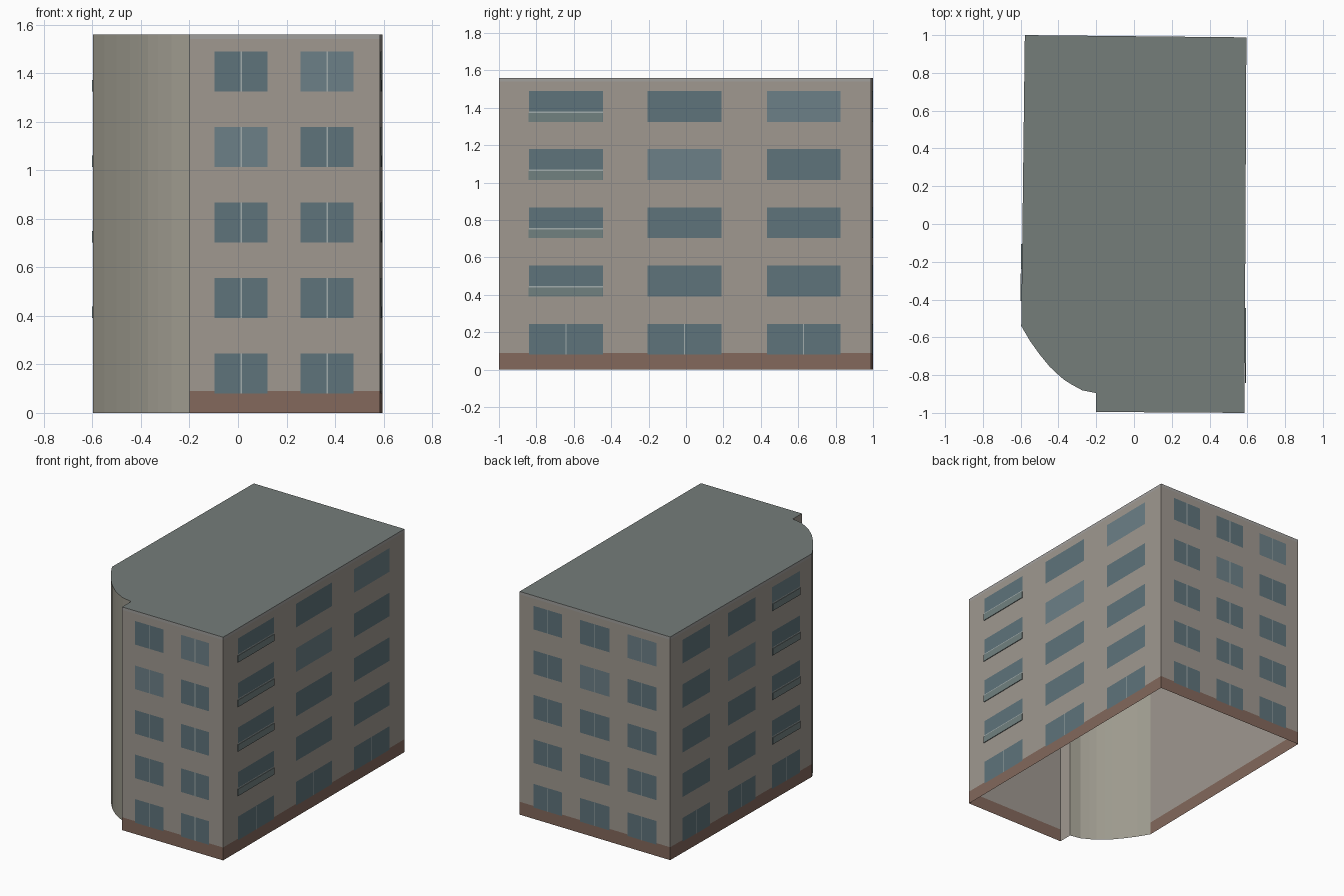
import bpy
from mathutils import Vector

if "Cube" in bpy.data.objects:
    bpy.data.objects.remove(bpy.data.objects["Cube"])


def material(name, rgb):
    m = bpy.data.materials.new(name)
    m.diffuse_color = [(c / 255) ** 2.2 for c in rgb] + [1]
    m.use_nodes = True
    m.node_tree.nodes["Principled BSDF"].inputs["Base Color"].default_value = m.diffuse_color
    return m


WALL = material("plaster", (158, 151, 143))
CURVE = material("stair_plaster", (155, 152, 140))
BRICK = material("plinth_brick", (130, 104, 92))
TRIM = material("parapet_grey", (160, 158, 155))
ROOF = material("roof_grey", (116, 124, 121))
GLASS = [material("glass_dark", (95, 115, 122)), material("glass_light", (108, 127, 134))]
BAR = material("mullion_grey", (160, 170, 170))
PANEL = material("balcony_grey", (113, 128, 127))

H = 1.56
PLINTH = 0.09
BAND = 1.54
FLOOR_STEP = 0.3112


def build(name, quads, mat):
    verts, faces = [], []
    for q in quads:
        faces.append(list(range(len(verts), len(verts) + len(q))))
        verts += q
    me = bpy.data.meshes.new(name)
    me.from_pydata(verts, [], faces)
    me.materials.append(mat)
    ob = bpy.data.objects.new(name, me)
    bpy.context.collection.objects.link(ob)
    return ob


def strip(a, b, z0, z1):
    return [(a[0], a[1], z0), (b[0], b[1], z0), (b[0], b[1], z1), (a[0], a[1], z1)]


# Footprint, counter-clockwise from above
FL, FR = (-0.2, -0.995), (0.585, -1.0)
BR, BL = (0.595, 0.988), (-0.578, 1.0)
LF = (-0.597, -0.54)
curve = [LF, (-0.55, -0.62), (-0.5, -0.69), (-0.445, -0.757), (-0.41, -0.79),
         (-0.37, -0.825), (-0.33, -0.85), (-0.275, -0.88), (-0.2, -0.895)]

# Flat facades: wall, brick plinth and parapet band (underside stays open)
sides = {"front": (FL, FR), "right": (FR, BR), "back": (BR, BL), "left": (BL, LF)}
for name, (a, b) in sides.items():
    build(name + "_wall", [strip(a, b, PLINTH, BAND)], WALL)
    build(name + "_plinth", [strip(a, b, 0, PLINTH)], BRICK)
    build(name + "_parapet", [strip(a, b, BAND, H)], TRIM)

# Plain rounded corner, and the short return wall beside it
corner = build("rounded_corner_wall",
               [strip(a, b, 0, H) for a, b in zip(curve, curve[1:])], CURVE)
build("return_wall", [strip(curve[-1], FL, 0, H)], WALL)

# Flat roof
build("roof", [[(x, y, H) for x, y in curve + [FL, FR, BR, BL]]], ROOF)


def facade_quad(side, u0, u1, z0, z1, out):
    """Rectangle on a facade; u is world x (front, back) or y (sides)."""
    a, b = (Vector(p) for p in sides[side])
    k = 0 if side in ("front", "back") else 1
    d = (b - a).normalized()
    n = Vector((d.y, -d.x)) * out
    pts = [a + (b - a) * ((u - a[k]) / (b[k] - a[k])) + n for u in (u0, u1)]
    if b[k] < a[k]:
        pts.reverse()
    return strip(pts[0], pts[1], z0, z1)


def slab(side, u0, u1, z0, z1, near, far):
    """Thin closed box standing off a facade."""
    i = facade_quad(side, u0, u1, z0, z1, near)
    o = facade_quad(side, u0, u1, z0, z1, far)
    return [o, i[::-1]] + [[i[j], i[(j + 1) % 4], o[(j + 1) % 4], o[j]] for j in range(4)]


# Window columns per facade; a balcony column index on the long sides
columns = {
    "front": ([(-0.097, 0.122), (0.258, 0.477)], None),
    "right": ([(-0.84, -0.445), (-0.205, 0.19), (0.432, 0.825)], 0),
    "back": ([(0.262, 0.487), (-0.107, 0.122), (-0.473, -0.245)], None),
    "left": ([(0.57, 0.87), (0.075, 0.376), (-0.405, -0.105)], 2),
}
for side, (cols, balcony) in columns.items():
    panes, bars, panels = ([], []), [], []
    for c, (u0, u1) in enumerate(cols):
        mid = (u0 + u1) / 2
        for floor in range(5):
            z0 = 0.08 + floor * FLOOR_STEP
            z1 = z0 + 0.165
            tone = int((floor, c) in ((4, len(cols) - 1), (3, min(1, len(cols) - 2))))
            panes[tone].append(facade_quad(side, u0, u1, z0, z1, 0.0015))
            # Mullions on the short sides and the ground floor
            if floor == 0 or balcony is None:
                bars.append(facade_quad(side, mid - 0.003, mid + 0.003, z0, z1, 0.0025))
            # Balcony rail and panel
            elif c == balcony:
                bars.append(facade_quad(side, u0, u1, z0 + 0.048, z0 + 0.056, 0.0025))
                panels += slab(side, u0 - 0.003, u1 - 0.001, z0, z0 + 0.048, 0.001, 0.006)
    for tone in (0, 1):
        build(side + ("_windows", "_light_windows")[tone], panes[tone], GLASS[tone])
    build(side + "_window_bars", bars, BAR)
    if panels:
        build(side + "_balcony_panels", panels, PANEL)
